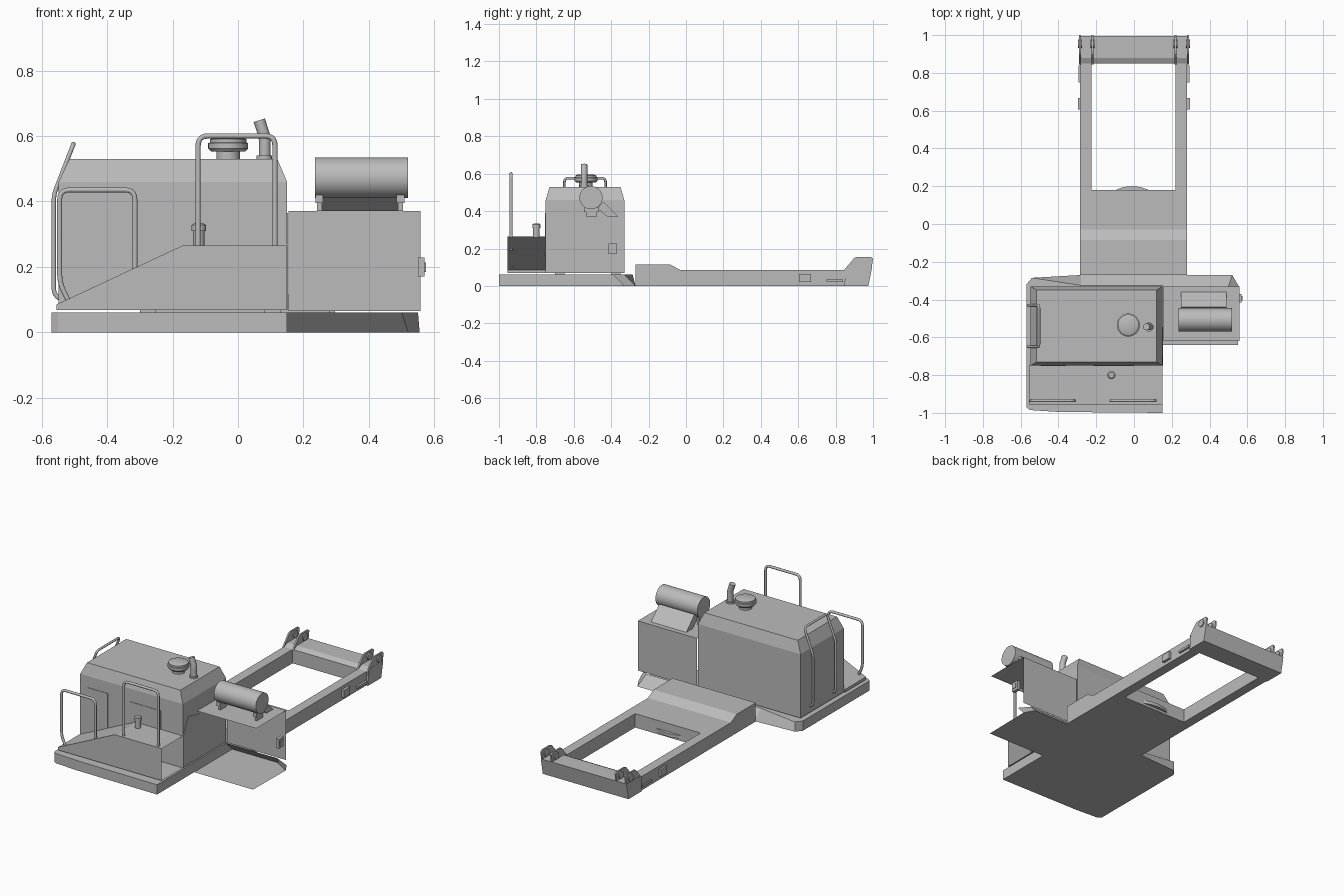
import bpy, bmesh, math
from mathutils import Vector

cube = bpy.data.objects.get("Cube")
if cube:
    bpy.data.objects.remove(cube)

grey = bpy.data.materials.new("plain_grey")
grey.use_nodes = True
COLOUR = (0.5, 0.5, 0.5, 1)
grey.diffuse_color = COLOUR
grey.node_tree.nodes["Principled BSDF"].inputs["Base Color"].default_value = COLOUR


def add(name, data):
    data.materials.append(grey)
    ob = bpy.data.objects.new(name, data)
    bpy.context.collection.objects.link(ob)
    return ob


def mesh(name, verts, faces, closed=True):
    me = bpy.data.meshes.new(name)
    me.from_pydata(verts, [], faces)
    if closed:
        bm = bmesh.new()
        bm.from_mesh(me)
        bmesh.ops.recalc_face_normals(bm, faces=bm.faces)
        bm.to_mesh(me)
        bm.free()
    return add(name, me)


def loft(name, low, high, skip=()):
    """Join two matching loops; skip lists side or cap faces left open."""
    n = len(low)
    faces = {i: (i, (i + 1) % n, n + (i + 1) % n, n + i) for i in range(n)}
    faces["low"] = tuple(range(n))[::-1]
    faces["high"] = tuple(range(n, 2 * n))
    return mesh(name, list(low) + list(high), [f for k, f in faces.items() if k not in skip])


def prism(name, pts, axis, a, b, skip=()):
    """Extrude a 2D profile along an axis from a to b."""
    def at(p, d):
        return {"x": (d, *p), "y": (p[0], d, p[1]), "z": (*p, d)}[axis]
    return loft(name, [at(p, a) for p in pts], [at(p, b) for p in pts], skip)


def box(name, x, y, z):
    return prism(name, [(x[0], y[0]), (x[1], y[0]), (x[1], y[1]), (x[0], y[1])], "z", *z)


def lathe(name, profile, centre, axis="z", n=32):
    """Revolve (radius, height) points round an axis."""
    verts, faces = [], []
    for r, h in profile:
        for i in range(n):
            t = 2 * math.pi * i / n
            p = Vector((r * math.cos(t), r * math.sin(t), h))
            if axis == "x":
                p = Vector((p.z, p.x, p.y))
            verts.append(p + Vector(centre))
    for k in range(len(profile) - 1):
        for i in range(n):
            j = (i + 1) % n
            faces.append((k * n + i, k * n + j, k * n + n + j, k * n + n + i))
    faces += [tuple(range(n)), tuple(range(len(verts) - n, len(verts)))]
    ob = mesh(name, verts, faces)
    bpy.ops.object.select_all(action="DESELECT")
    ob.select_set(True)
    bpy.context.view_layer.objects.active = ob
    bpy.ops.object.shade_smooth_by_angle(angle=math.radians(35))
    return ob


def tube(name, pts, radius, bend=0.03):
    """Pipe through the points with rounded corners."""
    pts = [Vector(p) for p in pts]
    path = [pts[0]]
    for a, b, c in zip(pts, pts[1:], pts[2:]):
        p, q = b + (a - b).normalized() * bend, b + (c - b).normalized() * bend
        for i in range(6):
            t = i / 5
            path.append(p * (1 - t) ** 2 + b * 2 * t * (1 - t) + q * t * t)
    path.append(pts[-1])
    cu = bpy.data.curves.new(name, "CURVE")
    cu.dimensions, cu.bevel_depth, cu.bevel_resolution = "3D", radius, 3
    cu.use_fill_caps = True
    sp = cu.splines.new("POLY")
    sp.points.add(len(path) - 1)
    for s, p in zip(sp.points, path):
        s.co = (*p, 1)
    sp.use_smooth = True
    return add(name, cu)


# Deck: main slab with sloped rear edge
deck = [(-.57, -.97), (-.55, -.985), (-.4, -.995), (.15, -1), (.15, -.27),
        (-.28, -.27), (-.54, -.285), (-.57, -.32)]
loft("deck", [(x, y, 0) for x, y in deck],
     [(x, y - .055 if y > -.5 and x > -.3 else y, .06) for x, y in deck])

# Open side wing: floor sheet with sloped rear edges
wing = [(.15, -.64, 0), (.55, -.64, 0), (.555, -.33, 0), (.52, -.27, 0), (.15, -.27, 0),
        (.15, -.33, .06), (.5, -.33, .06), (.55, -.39, .06)]
mesh("side_wing", wing, [(4, 3, 2, 1, 0), (4, 5, 6, 3), (3, 6, 7, 2)], closed=False)

# Engine housing with chamfered roof
def ring(x0, x1, y0, y1, z):
    return [(x0, y0, z), (x1, y0, z), (x1, y1, z), (x0, y1, z)]


loft("housing_lower", ring(-.548, .15, -.75, -.33, .068), ring(-.548, .15, -.75, -.33, .46), ["high"])
loft("housing_roof", ring(-.548, .15, -.75, -.33, .46), ring(-.515, .12, -.73, -.35, .53), ["low"])
for i, x in enumerate((-.3, .08)):
    for j, y in enumerate((-.7, -.4)):
        box(f"housing_mount_{i}{j}", (x, x + .05), (y, y + .05), (.055, .07))

# Panels on the housing
box("front_door", (-.495, -.36), (-.753, -.749), (.1, .39))
box("front_panel", (-.215, 0), (-.753, -.749), (.2, .38))
prism("side_panel", [(-.75, .07), (-.75, .26), (-.70, .365), (-.59, .34), (-.56, .31),
                     (-.545, .28), (-.545, .07)], "x", .149, .153)

# Sloped front hood, open on its inner end
hood = [(-.555, .068), (.15, .068), (.15, .265), (-.17, .265), (-.555, .085)]
prism("front_hood", hood, "y", -.955, -.75, [1])
lathe("hood_filler", [(.017, .26), (.017, .31), (.022, .31), (.022, .328), (.015, .333)],
      (-.12, -.8, 0), n=20)

# Side cabinet: roof and rear sheets only
cab = [(.155, -.62, .37), (.558, -.62, .37), (.558, -.33, .37), (.155, -.33, .37),
       (.155, -.33, .065), (.558, -.33, .065)]
mesh("side_cabinet", cab, [(0, 1, 2, 3), (3, 2, 5, 4)], closed=False)
box("cabinet_latch", (.55, .57), (-.415, -.37), (.17, .228))
box("cabinet_latch_pad", (.57, .574), (-.405, -.38), (.185, .213))

# Cylindrical tank, its feet and sloped rear plate
lathe("tank", [(.062, .235), (.062, .52)], (0, -.508, .472), "x", 40)
for i, x in enumerate((.237, .485)):
    box(f"tank_foot_{i}", (x, x + .023), (-.545, -.465), (.395, .42))
    box(f"tank_foot_base_{i}", (x + .004, x + .019), (-.535, -.475), (.37, .396))
prism("tank_plate", [(-.36, .37), (-.42, .37), (-.475, .415), (-.44, .45)], "x", .25, .49)

# Air cleaner and exhaust
lathe("air_cleaner", [(.036, .53), (.036, .553), (.053, .553), (.061, .562), (.061, .578),
                      (.056, .58), (.056, .59), (.045, .595)], (-.03, -.535, 0))
lathe("exhaust_collar", [(.024, .53), (.024, .54)], (.08, -.545, 0), n=20)
tube("exhaust_pipe", [(.082, -.545, .53), (.082, -.545, .595), (.065, -.545, .648)], .018, .015)

# Handrails
tube("left_front_rail", [(-.52, -.935, .1), (-.545, -.935, .15), (-.545, -.935, .435),
                         (-.315, -.935, .435), (-.315, -.935, .19)], .008)
tube("right_front_rail", [(-.122, -.935, .26), (-.122, -.935, .6), (.113, -.935, .6),
                          (.113, -.935, .26)], .008)
tube("side_rail", [(-.54, -.65, .1), (-.563, -.65, .115), (-.563, -.65, .42), (-.503, -.65, .575),
                   (-.503, -.43, .575), (-.563, -.43, .42), (-.563, -.43, .115), (-.54, -.43, .1)],
     .007, .02)

# Chassis: raised neck and two long beams
neck = [(-.27, 0), (.18, 0), (.18, .085), (-.03, .085), (-.085, .115), (-.27, .115)]
prism("chassis_neck", neck, "x", -.285, .28)
lathe("pivot_disc", [(.2, .015), (.2, .035)], (-.01, 0, 0), n=48)
for side, x0, x1 in (("right", -.285, -.225), ("left", .22, .28)):
    box(f"{side}_beam", (x0, x1), (.18, .86), (0, .085))

# Rear crossbeam with paired ears and pins
beam = [(.85, 0), (.975, 0), (.995, .1), (.88, .1), (.85, .085)]
prism("rear_crossbeam", beam, "x", -.292, .288)
ear = [(.845, .085), (.9, .15), (.915, .155), (.99, .155), (1, .145), (.99, .08)]
for side, s in (("right", -1), ("left", 1)):
    for i, x in enumerate((.215, .281)):
        prism(f"{side}_ear_{i}", ear, "x", s * x, s * (x + .009))
        lathe(f"{side}_ear_boss_{i}", [(.022, x - .006), (.022, x + .016)], (0, .955, .125), "x", 16) \
            .scale.x = s
    prism(f"{side}_ear_cheek", [(.845, 0), (.975, 0), (.995, .1), (.86, .1)], "x", s * .286, s * .291)
    # Side steps on the beams
    box(f"{side}_beam_block", (s * .275, s * .296), (.605, .667), (.02, .065))
    box(f"{side}_beam_slot", (s * .275, s * .293), (.75, .84), (.02, .034))
